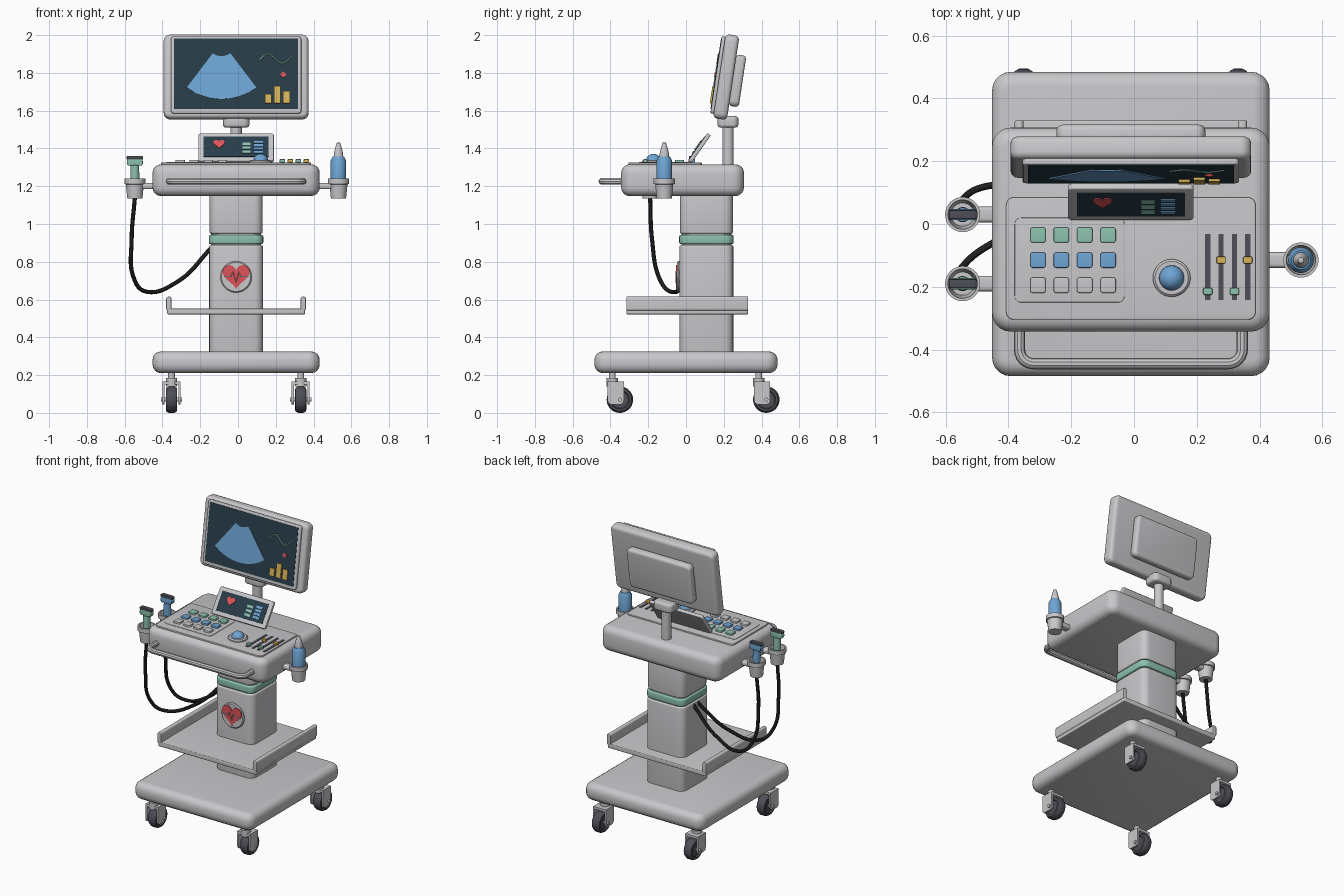
import bpy, bmesh
from math import sin, cos, pi, radians
from mathutils import Matrix, Vector

if "Cube" in bpy.data.objects:
    bpy.data.objects.remove(bpy.data.objects["Cube"], do_unlink=True)


def material(name, *rgb):
    linear = [((c / 255 + 0.055) / 1.055) ** 2.4 for c in rgb] + [1]
    m = bpy.data.materials.new(name)
    m.use_nodes = True
    m.diffuse_color = linear
    m.node_tree.nodes["Principled BSDF"].inputs["Base Color"].default_value = linear
    return m


shell = material("shell grey", 200, 200, 203)
glass = material("screen dark teal", 40, 60, 73)
blue = material("soft blue", 110, 165, 212)
green = material("soft green", 140, 194, 174)
yellow = material("amber", 216, 180, 90)
red = material("heart red", 222, 84, 88)
rubber = material("rubber grey", 78, 78, 88)
black = material("cable black", 44, 44, 48)

X0 = -0.01  # centre line of the cart
MID = Matrix.Translation((X0, 0, 0))


def smooth(ob):
    bpy.ops.object.select_all(action='DESELECT')
    ob.select_set(True)
    bpy.context.view_layer.objects.active = ob
    bpy.ops.object.shade_smooth_by_angle(angle=radians(35))


def finish(name, bm, mat, frame=MID):
    bmesh.ops.remove_doubles(bm, verts=bm.verts, dist=1e-5)
    bmesh.ops.recalc_face_normals(bm, faces=bm.faces)
    me = bpy.data.meshes.new(name)
    bm.to_mesh(me)
    bm.free()
    me.materials.append(mat)
    ob = bpy.data.objects.new(name, me)
    bpy.context.collection.objects.link(ob)
    ob.matrix_world = frame
    smooth(ob)
    return ob


def box(name, centre, size, mat, r=0, e=0, axis=2, frame=MID):
    """Box with edges along one axis rounded by r and the rims by e."""
    bm = bmesh.new()
    bmesh.ops.create_cube(bm, size=1)
    bmesh.ops.scale(bm, vec=size, verts=bm.verts)
    if r:
        along = [ed for ed in bm.edges
                 if abs(ed.verts[0].co[axis] - ed.verts[1].co[axis]) > 1e-6]
        bmesh.ops.bevel(bm, geom=along, offset=r, segments=5, profile=0.5, affect='EDGES')
    if e:
        rim = [ed for ed in bm.edges
               if abs(ed.verts[0].co[axis] - ed.verts[1].co[axis]) < 1e-6]
        bmesh.ops.bevel(bm, geom=rim, offset=e, segments=4, profile=0.5, affect='EDGES')
    bmesh.ops.translate(bm, vec=centre, verts=bm.verts)
    return finish(name, bm, mat, frame)


def lathe(name, profile, mat, at=(0, 0, 0), turn=None, n=32):
    """Revolve (radius, height) points about z, then turn and place."""
    bm = bmesh.new()
    rings = [[bm.verts.new((r * cos(2 * pi * i / n), r * sin(2 * pi * i / n), z))
              for i in range(n)] for r, z in profile]
    for a, b in zip(rings, rings[1:]):
        for i in range(n):
            bm.faces.new((a[i], a[(i + 1) % n], b[(i + 1) % n], b[i]))
    return finish(name, bm, mat, Matrix.Translation(at) @ (turn or Matrix()))


def plate(name, pts, y, mat, frame=MID, t=0.005):
    """Thin flat shape drawn in x and z, its back at y, rising toward -y."""
    bm = bmesh.new()
    face = bm.faces.new([bm.verts.new((x, y, z)) for x, z in pts])
    out = bmesh.ops.extrude_face_region(bm, geom=[face])
    bmesh.ops.translate(bm, vec=(0, -t, 0),
                        verts=[v for v in out["geom"] if isinstance(v, bmesh.types.BMVert)])
    return finish(name, bm, mat, frame)


def tube(name, pts, radius, mat, frame=MID, curved=True):
    cu = bpy.data.curves.new(name, 'CURVE')
    cu.dimensions = '3D'
    cu.bevel_depth, cu.bevel_resolution, cu.use_fill_caps = radius, 3, True
    if curved:
        sp = cu.splines.new('BEZIER')
        sp.bezier_points.add(len(pts) - 1)
        for p, co in zip(sp.bezier_points, pts):
            p.co = co
            p.handle_left_type = p.handle_right_type = 'AUTO'
    else:
        sp = cu.splines.new('POLY')
        sp.points.add(len(pts) - 1)
        for p, co in zip(sp.points, pts):
            p.co = (*co, 1)
    cu.materials.append(mat)
    ob = bpy.data.objects.new(name, cu)
    bpy.context.collection.objects.link(ob)
    ob.matrix_world = frame
    smooth_target = ob
    bpy.ops.object.select_all(action='DESELECT')
    ob.select_set(True)
    bpy.context.view_layer.objects.active = ob
    bpy.ops.object.convert(target='MESH')
    smooth(bpy.context.view_layer.objects.active)


def heart(cx, cz, s):
    ts = [2 * pi * i / 40 for i in range(40)]
    return [(cx + s * 16 * sin(t) ** 3,
             cz + s * (13 * cos(t) - 5 * cos(2 * t) - 2 * cos(3 * t) - cos(4 * t) + 2)) for t in ts]


def rect(x0, x1, z0, z1):
    return [(x0, z0), (x1, z0), (x1, z1), (x0, z1)]


to_x = Matrix.Rotation(pi / 2, 4, 'Y')
to_front = Matrix.Rotation(pi / 2, 4, 'X')

# Base and casters
box("base", (0, 0, 0.268), (0.885, 0.97, 0.115), shell, 0.06, 0.045)
for sx, side in ((-1, "right"), (1, "left")):
    for y, end in ((-0.39, "front"), (0.385, "rear")):
        x, tag = X0 + sx * 0.342, f"{end}_{side}"
        lathe("caster_stem_" + tag, [(0, 0.14), (0.03, 0.14), (0.03, 0.185), (0.018, 0.185),
                                     (0.018, 0.22), (0, 0.22)], shell, (x, y, 0))
        box("caster_crown_" + tag, (x, y + 0.018, 0.158), (0.095, 0.085, 0.016), shell, frame=Matrix())
        for k in (-1, 1):
            box("caster_fork_" + tag, (x + k * 0.042, y + 0.018, 0.105), (0.011, 0.085, 0.12),
                shell, 0.02, axis=0, frame=Matrix())
        wheel = (x, y + 0.04, 0.07)
        lathe("caster_wheel_" + tag, [(0, -0.022), (0.045, -0.022), (0.05, -0.03), (0.062, -0.028),
                                      (0.07, -0.014), (0.07, 0.014), (0.062, 0.028), (0.05, 0.03),
                                      (0.045, 0.022), (0, 0.022)], rubber, wheel, to_x)
        lathe("caster_axle_" + tag, [(0, -0.056), (0.011, -0.056), (0.011, 0.056), (0, 0.056)],
              shell, wheel, to_x, 16)

# Column with coloured band
for name, z0, z1, w, mat in (("lower_column", 0.31, 0.888, 0.285, shell),
                             ("column_core", 0.85, 1.0, 0.265, shell),
                             ("column_band", 0.893, 0.943, 0.288, green),
                             ("upper_column", 0.948, 1.17, 0.28, shell)):
    box(name, (0, 0.108, (z0 + z1) / 2), (w, w, z1 - z0), mat, 0.045, 0.01)

# Heart badge
lathe("badge", [(0, 0), (0.083, 0), (0.083, 0.011), (0.077, 0.017), (0, 0.017)], shell,
      (X0, -0.03, 0.72), to_front, 40)
plate("badge_heart", heart(0, 0.72, 0.0045), -0.046, red, t=0.007)
tube("badge_pulse", [(x, -0.053, 0.722 + z) for x, z in (
    (-0.065, 0), (-0.03, 0), (-0.016, 0.025), (0, -0.03), (0.014, 0.02), (0.024, 0), (0.065, 0))],
    0.0035, shell, curved=False)

# Tray with side rails
box("tray", (0, 0.007, 0.537), (0.73, 0.645, 0.03), shell, 0.01, 0.005)
for k in (-1, 1):
    box("tray_rail", (k * 0.356, 0.007, 0.578), (0.028, 0.645, 0.075), shell, 0.012, 0.004, axis=1)

# Console, control panel and front handle
box("console", (0, -0.018, 1.232), (0.885, 0.65, 0.168), shell, 0.06, 0.045)
box("control_panel", (0, -0.11, 1.318), (0.795, 0.39, 0.014), shell, 0.025, 0.004)
box("keypad_plate", (-0.195, -0.115, 1.324), (0.35, 0.27, 0.008), shell, 0.02, 0.002)
corner = [(0.355 - 0.045 * (1 - cos(a)), -0.4 - 0.045 * sin(a)) for a in
          [i * pi / 12 for i in range(7)]]
path = [(0.355, -0.31)] + corner
path += [(-x, y) for x, y in reversed(path)]
tube("front_handle", [(x, y, 1.226) for x, y in path], 0.018, shell, curved=False)

# Keys
for j, (y, mat) in enumerate(((-0.035, green), (-0.115, blue), (-0.195, shell))):
    for i in range(4):
        box(f"key_{j}_{i}", (-0.296 + i * 0.0745, y, 1.331), (0.049, 0.049, 0.018), mat, 0.008, 0.004)

# Trackball
lathe("trackball_ring", [(0.06, 1.32), (0.06, 1.333), (0.053, 1.34), (0.04, 1.34), (0.036, 1.325)],
      shell, (0.12, -0.172, 0))
lathe("trackball", [(0.04 * cos(a), 1.332 + 0.04 * sin(a)) for a in
                    [i * pi / 16 for i in range(9)]], blue, (0.12, -0.172, 0))

# Sliders
for i in range(4):
    x = 0.245 + i * 0.0425
    box("slider_slot", (x, -0.137, 1.325), (0.016, 0.21, 0.006), rubber)
    box("slider_knob", (x, (-0.215, -0.115)[i % 2], 1.333), (0.029, 0.022, 0.02),
        (green, yellow)[i % 2], 0.004, 0.003)

# Small tilted screen
small = Matrix.Translation((X0, 0.071, 1.402)) @ Matrix.Rotation(radians(-35), 4, 'X')
box("small_screen_body", (0, 0, 0), (0.4, 0.022, 0.178), shell, 0.014, 0.005, axis=1, frame=small)
plate("small_screen_glass", rect(-0.172, 0.172, -0.064, 0.064), -0.0105, glass, small, 0.003)
plate("small_screen_heart", heart(-0.09, 0.014, 0.0019), -0.0135, red, small, 0.004)
for i in range(3):
    z = -0.045 + i * 0.027
    plate("small_screen_green_bar", rect(0.033, 0.077, z, z + 0.016), -0.0135, green, small, 0.004)
for i in range(4):
    z = -0.045 + i * 0.022
    plate("small_screen_blue_bar", rect(0.095, 0.142, z, z + 0.014), -0.0135, blue, small, 0.004)

# Main monitor on its post
lathe("monitor_post", [(0, 1.3), (0.03, 1.3), (0.03, 1.53), (0, 1.53)], shell, (X0, 0.222, 0))
box("monitor_mount", (0, 0.222, 1.541), (0.14, 0.11, 0.06), shell, 0.03, 0.015)
main = Matrix.Translation((X0, 0.213, 1.778)) @ Matrix.Rotation(radians(-8.5), 4, 'X')
box("monitor_body", (0, 0, 0), (0.767, 0.074, 0.45), shell, 0.035, 0.022, axis=1, frame=main)
box("monitor_bezel", (0, -0.044, 0.004), (0.69, 0.022, 0.412), shell, 0.016, 0.006, axis=1, frame=main)
box("monitor_back", (0, 0.062, -0.011), (0.475, 0.054, 0.275), shell, 0.03, 0.018, axis=1, frame=main)
plate("monitor_glass", rect(-0.328, 0.328, -0.18, 0.198), -0.0545, glass, main, 0.003)
arc = [radians(-37 + 74 * i / 20) for i in range(21)]
fan = [(-0.077 + 0.306 * sin(a), 0.18 - 0.306 * cos(a)) for a in arc]
fan += [(-0.077 + 0.077 * sin(a), 0.18 - 0.077 * cos(a)) for a in reversed(arc)]
plate("scan_fan", fan, -0.0575, blue, main, 0.004)
tube("wave_line", [(0.125 + 0.17 * i / 24, -0.058, 0.09 + 0.025 * sin(2 * pi * i / 21 - 0.3))
                   for i in range(25)], 0.004, green, main, curved=False)
plate("alert_dot", [(0.25 + 0.014 * cos(i * pi / 10), 0.004 + 0.014 * sin(i * pi / 10))
                    for i in range(20)], -0.0575, red, main, 0.006)
for x, h in ((0.152, 0.05), (0.2, 0.092), (0.248, 0.066)):
    plate("chart_bar", rect(x, x + 0.036, -0.15, -0.15 + h), -0.0575, yellow, main, 0.008)

# Cup holders
cup = [(0, 1.135), (0.04, 1.135), (0.048, 1.21), (0.056, 1.212), (0.056, 1.24),
       (0.047, 1.24), (0.037, 1.15), (0, 1.15)]
for x, y in ((0.532, -0.115), (-0.546, 0.03), (-0.546, -0.19)):
    lathe("cup_holder", cup, shell, (x, y, 0))
    s = 1 if x > 0 else -1
    box("cup_arm", (x - s * 0.085, y, 1.2), (0.09, 0.05, 0.032), shell, 0.012, axis=0, frame=Matrix())

# Gel bottle
lathe("bottle", [(0, 1.15), (0.036, 1.15), (0.041, 1.22), (0.041, 1.335), (0.03, 1.357), (0, 1.357)],
      blue, (0.532, -0.115, 0))
lathe("bottle_nozzle", [(0.025, 1.355), (0.025, 1.372), (0.018, 1.4), (0.009, 1.43), (0, 1.432)],
      shell, (0.532, -0.115, 0))

# Probes with cables running to the column
for name, y, mat, ys in (("front_probe", -0.19, green, (-0.18, -0.14, -0.085, 0.0, 0.09)),
                         ("rear_probe", 0.03, blue, (0.035, 0.075, 0.115, 0.125, 0.13))):
    at = (-0.546, y, 0)
    lathe(name + "_handle", [(0, 1.15), (0.018, 1.15), (0.024, 1.25), (0.022, 1.31), (0, 1.32)], mat, at)
    box(name + "_head", (-0.546, y, 1.327), (0.084, 0.036, 0.036), mat, 0.012, 0.005, axis=1, frame=Matrix())
    box(name + "_tip", (-0.546, y, 1.351), (0.088, 0.028, 0.018), rubber, 0.006, 0.003, axis=1, frame=Matrix())
    xz = ((-0.563, 0.92), (-0.55, 0.71), (-0.49, 0.643), (-0.32, 0.695), (-0.14, 0.875))
    tube(name + "_cable", [(-0.546, y, 1.14)] + [(x, v, z) for (x, z), v in zip(xz, ys)],
         0.011, black, Matrix())
